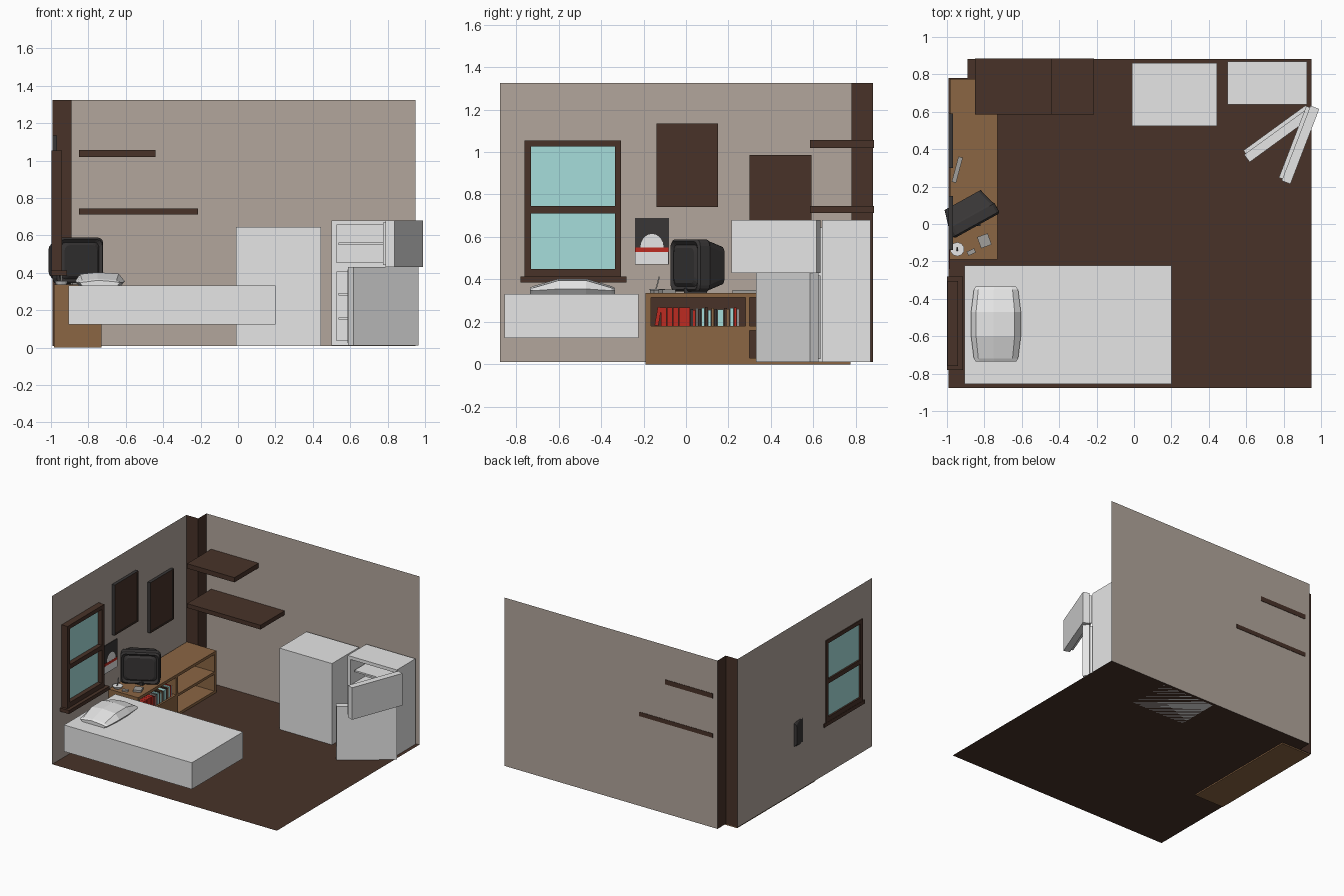
import bpy, bmesh, math
from mathutils import Matrix, Vector

if "Cube" in bpy.data.objects:
    bpy.data.objects.remove(bpy.data.objects["Cube"])


def mat(name, r, g, b):
    m = bpy.data.materials.new(name)
    lin = [min(1, 1.35 * ((c / 255 + 0.055) / 1.055) ** 2.4) for c in (r, g, b)]
    m.diffuse_color = (*lin, 1)
    m.use_nodes = True
    m.node_tree.nodes["Principled BSDF"].inputs["Base Color"].default_value = m.diffuse_color
    return m


WALL = mat("wall_beige", 156, 145, 136)
DARK = mat("dark_wood", 62, 43, 34)
WOOD = mat("desk_wood", 121, 88, 58)
WHITE = mat("white", 201, 201, 201)
GLASS = mat("window_teal", 145, 194, 192)
CHAR = mat("charcoal", 48, 46, 46)
RED = mat("red", 165, 36, 28)
GREY = mat("grey", 140, 138, 135)


def finish(name, bm, *mats):
    me = bpy.data.meshes.new(name)
    bm.to_mesh(me)
    bm.free()
    for m in mats:
        me.materials.append(m)
    ob = bpy.data.objects.new(name, me)
    bpy.context.collection.objects.link(ob)
    return ob


def box_bm(x0, x1, y0, y1, z0, z1):
    bm = bmesh.new()
    bmesh.ops.create_cube(bm, size=1)
    bmesh.ops.scale(bm, vec=(x1 - x0, y1 - y0, z1 - z0), verts=bm.verts)
    bmesh.ops.translate(bm, vec=((x0 + x1) / 2, (y0 + y1) / 2, (z0 + z1) / 2), verts=bm.verts)
    return bm


def box(name, x0, x1, y0, y1, z0, z1, m):
    return finish(name, box_bm(x0, x1, y0, y1, z0, z1), m)


def open_box(name, bounds, direction, margin, depth, m):
    """Box with one face inset and pushed in."""
    bm = box_bm(*bounds)
    d = Vector(direction)
    bm.normal_update()
    face = max(bm.faces, key=lambda f: f.normal.dot(d))
    bmesh.ops.inset_region(bm, faces=[face], thickness=margin)
    ext = bmesh.ops.extrude_discrete_faces(bm, faces=[face])
    bmesh.ops.translate(bm, vec=-d * depth, verts=ext["faces"][0].verts)
    return finish(name, bm, m)


def flat(name, pts, m):
    bm = bmesh.new()
    bm.faces.new([bm.verts.new(p) for p in pts])
    return finish(name, bm, m)


def loft(name, rings, m):
    bm = bmesh.new()
    rs = [[bm.verts.new(p) for p in r] for r in rings]
    n = len(rs[0])
    for a, b in zip(rs, rs[1:]):
        for i in range(n):
            bm.faces.new((a[i], a[(i + 1) % n], b[(i + 1) % n], b[i]))
    bm.faces.new(rs[0])
    bm.faces.new(rs[-1])
    bmesh.ops.recalc_face_normals(bm, faces=bm.faces)
    return finish(name, bm, m)


# Room shell: thin sheets with a notched corner
X0, X1, Y0, Y1, Z0, Z1 = -0.992, 0.95, -0.877, 0.882, 0.01, 1.325
NX, NY = -0.89, 0.78
flat("floor", [(X0, Y0, Z0), (X1, Y0, Z0), (X1, Y1, Z0), (NX, Y1, Z0), (NX, NY, Z0), (X0, NY, Z0)], DARK)


def upright(name, a, b, z0, z1, m):
    flat(name, [(*a, z0), (*b, z0), (*b, z1), (*a, z1)], m)


upright("back_wall", (X1, Y1), (NX, Y1), Z0, Z1, WALL)
upright("corner_post_side", (NX, Y1), (NX, NY), Z0, Z1, DARK)
upright("corner_post_front", (NX, NY), (X0, NY), Z0, Z1, DARK)
# left wall around the window opening
for part, a, b, z0, z1 in (("far", -0.32, NY, Z0, Z1), ("near", Y0, -0.745, Z0, Z1),
                           ("below_window", -0.745, -0.32, Z0, 0.43), ("above_window", -0.745, -0.32, 1.04, Z1)):
    upright("left_wall_" + part, (X0, b), (X0, a), z0, z1, WALL)

# Window
for side, a, b in (("left", -0.76, -0.73), ("right", -0.335, -0.305)):
    box("window_frame_" + side, -0.998, -0.94, a, b, 0.41, 1.055, DARK)
for part, a, b in (("top", 1.025, 1.055), ("middle", 0.71, 0.745), ("bottom", 0.41, 0.45)):
    box("window_frame_" + part, -0.998, -0.942, -0.73, -0.335, a, b, DARK)
box("window_sill", -1.0, -0.915, -0.78, -0.28, 0.385, 0.413, DARK)
box("window_glass", -0.985, -0.977, -0.735, -0.33, 0.44, 1.03, GLASS)

# Framed pictures: charcoal edges, dark wood fronts
for i, (y, z) in enumerate(((-0.14, 0.74), (0.30, 0.59))):
    ob = open_box(f"picture_{i + 1}", (X0 + 0.001, -0.967, y, y + 0.29, z, z + 0.395), (1, 0, 0), 0.015, 0.005, CHAR)
    ob.data.materials.append(DARK)
    for p in ob.data.polygons:
        p.material_index = 1 if p.normal.x > 0.9 else 0

# Poster with simple shapes
box("poster", X0 + 0.001, -0.986, -0.24, -0.08, 0.47, 0.69, CHAR)
box("poster_stripe", -0.987, -0.983, -0.24, -0.082, 0.53, 0.55, RED)
box("poster_lower", -0.987, -0.984, -0.24, -0.085, 0.472, 0.53, WHITE)
flat("poster_dome", [(-0.984, -0.16 + 0.055 * math.cos(t * math.pi / 8), 0.55 + 0.065 * math.sin(t * math.pi / 8))
                     for t in range(9)], WHITE)

# Wall shelves
box("upper_shelf", -0.85, -0.44, 0.585, 0.885, 1.02, 1.057, DARK)
box("lower_shelf", -0.85, -0.215, 0.585, 0.885, 0.712, 0.745, DARK)

# Desk with cubbies
DX0, DX1, DY0, DY1 = -0.985, -0.73, -0.19, 0.775
box("desk_top", DX0, DX1, DY0, DY1, 0.315, 0.337, WOOD)
box("desk_base", DX0, DX1, DY0, DY1, 0.0, 0.03, WOOD)
box("desk_back", DX0, DX0 + 0.015, DY0, DY1, 0.03, 0.315, WOOD)
box("desk_inner_back", DX0 + 0.015, DX0 + 0.02, DY0 + 0.02, DY1 - 0.02, 0.03, 0.315, DARK)
for name, a, b in (("left_end", DY0, -0.165), ("divider", 0.28, 0.30), ("right_end", 0.75, DY1)):
    box("desk_" + name, DX0 + 0.015, DX1, a, b, 0.03, 0.315, WOOD)
box("desk_closed_front", DX0 + 0.02, DX1, -0.165, 0.28, 0.03, 0.18, WOOD)
box("desk_middle_shelf", DX0 + 0.02, DX1, 0.30, 0.75, 0.16, 0.18, WOOD)

# Books: (colour, thickness, height)
row = [(RED, .028, .088)] * 5 + [(CHAR, .012, .08), (RED, .012, .075), (GREY, .012, .085), (CHAR, .014, .08),
       (GLASS, .018, .085), (DARK, .014, .09), (GLASS, .016, .075), (WOOD, .014, .085), (CHAR, .014, .08),
       (GLASS, .03, .078), (DARK, .016, .085), (WOOD, .014, .08), (GLASS, .018, .085), (RED, .014, .088),
       (WHITE, .012, .08)]
y = -0.118
for i, (m, t, h) in enumerate(row):
    box(f"book_{i + 1}", -0.87, -0.745, y, y + t - 0.002, 0.18, 0.18 + h, m)
    y += t
lean = box("leaning_book", -0.87, -0.745, 0, 0.018, 0, 0.088, RED)
lean.matrix_world = Matrix.Translation((0, -0.148, 0.184)) @ Matrix.Rotation(math.radians(-10), 4, "X")


# Television: lofted rounded rectangles, turned toward the bed
def rounded(y, w, h, r):
    pts = []
    for k, (sx, sz) in enumerate(((1, 1), (-1, 1), (-1, -1), (1, -1))):
        for j in range(4):
            a = math.pi / 2 * (k + j / 3)
            pts.append((sx * (w / 2 - r) + r * math.cos(a), y, sz * (h / 2 - r) + r * math.sin(a)))
    return pts


tv = loft("television", [rounded(*s) for s in ((0.0, .20, .165, .03), (.01, .235, .195, .03), (0, .262, .226, .03),
          (.01, .283, .246, .03), (.06, .283, .246, .03), (.07, .27, .235, .03), (.158, .22, .18, .03))], CHAR)
tv.matrix_world = Matrix.Translation((-0.84, -0.01, 0.465)) @ Matrix.Rotation(math.radians(29), 4, "Z")
box("television_foot", -0.93, -0.82, -0.01, 0.1, 0.337, 0.36, CHAR)


# Small things on the desk
def place(ob, x, y, deg):
    ob.matrix_world = Matrix.Translation((x, y, 0.337)) @ Matrix.Rotation(math.radians(deg), 4, "Z")


place(box("remote", -0.012, 0.012, -0.07, 0.07, 0, 0.014, GREY), -0.945, 0.29, -15)
place(box("game_pad", -0.03, 0.03, -0.032, 0.032, 0, 0.016, GREY), -0.80, -0.09, 20)
place(box("small_gadget", -0.022, 0.022, -0.012, 0.012, 0, 0.012, GREY), -0.87, -0.15, 25)
bm = bmesh.new()
bmesh.ops.create_cone(bm, cap_ends=True, segments=10, radius1=0.028, radius2=0.038, depth=0.018,
                      matrix=Matrix.Translation((-0.945, -0.135, 0.346)))
finish("dish", bm, WHITE)
stick = box("stick", -0.003, 0.003, -0.003, 0.003, 0, 0.075, GREY)
stick.matrix_world = Matrix.Translation((-0.945, -0.145, 0.34)) @ Matrix.Rotation(math.radians(-15), 4, "X")

# Bed and faceted pillow
box("bed", -0.905, 0.2, -0.855, -0.223, 0.125, 0.332, WHITE)
rings = []
for dy, w, top, rim in ((-.2, .108, .36, .347), (-.185, .118, .368, .347), (-.065, .133, .403, .355),
                        (.065, .133, .403, .355), (.185, .118, .368, .347), (.2, .108, .36, .347)):
    prof = ((-w, rim), (-.8 * w, top - .01), (-.1 * w, top), (.75 * w, top - .008), (w, rim), (.85 * w, .33), (-.85 * w, .33))
    rings.append([(-0.738 + px, -0.535 + dy, pz) for px, pz in prof])
loft("pillow", rings, WHITE)

# Plain cabinet
box("cabinet", -0.01, 0.445, 0.525, 0.86, 0.01, 0.645, WHITE)

# Fridge with two open doors hinged on the right
FX0, FX1, FY0, FY1 = 0.50, 0.925, 0.64, 0.87
for name, z0, z1, deg, shelves in (("freezer", 0.43, 0.68, 69, (0.55,)), ("fridge", 0.012, 0.43, 36, (0.15, 0.28))):
    open_box(name + "_body", (FX0, FX1, FY0, FY1, z0, z1), (0, -1, 0), 0.036, 0.18, WHITE)
    for i, z in enumerate(shelves):
        box(f"{name}_shelf_{i + 1}", FX0 + 0.036, FX1 - 0.036, FY0 + 0.03, FY1 - 0.05, z, z + 0.012, WHITE)
    hinge = Matrix.Translation((FX1, FY0, 0)) @ Matrix.Rotation(math.radians(deg), 4, "Z")
    slab = box(name + "_door", -0.43, 0, -0.07, -0.02, z0, z1, WHITE)
    liner = open_box(name + "_door_liner", (-0.42, -0.01, -0.0205, 0, z0 + 0.012, z1 - 0.012), (0, 1, 0), 0.03, 0.015, WHITE)
    slab.matrix_world = liner.matrix_world = hinge
